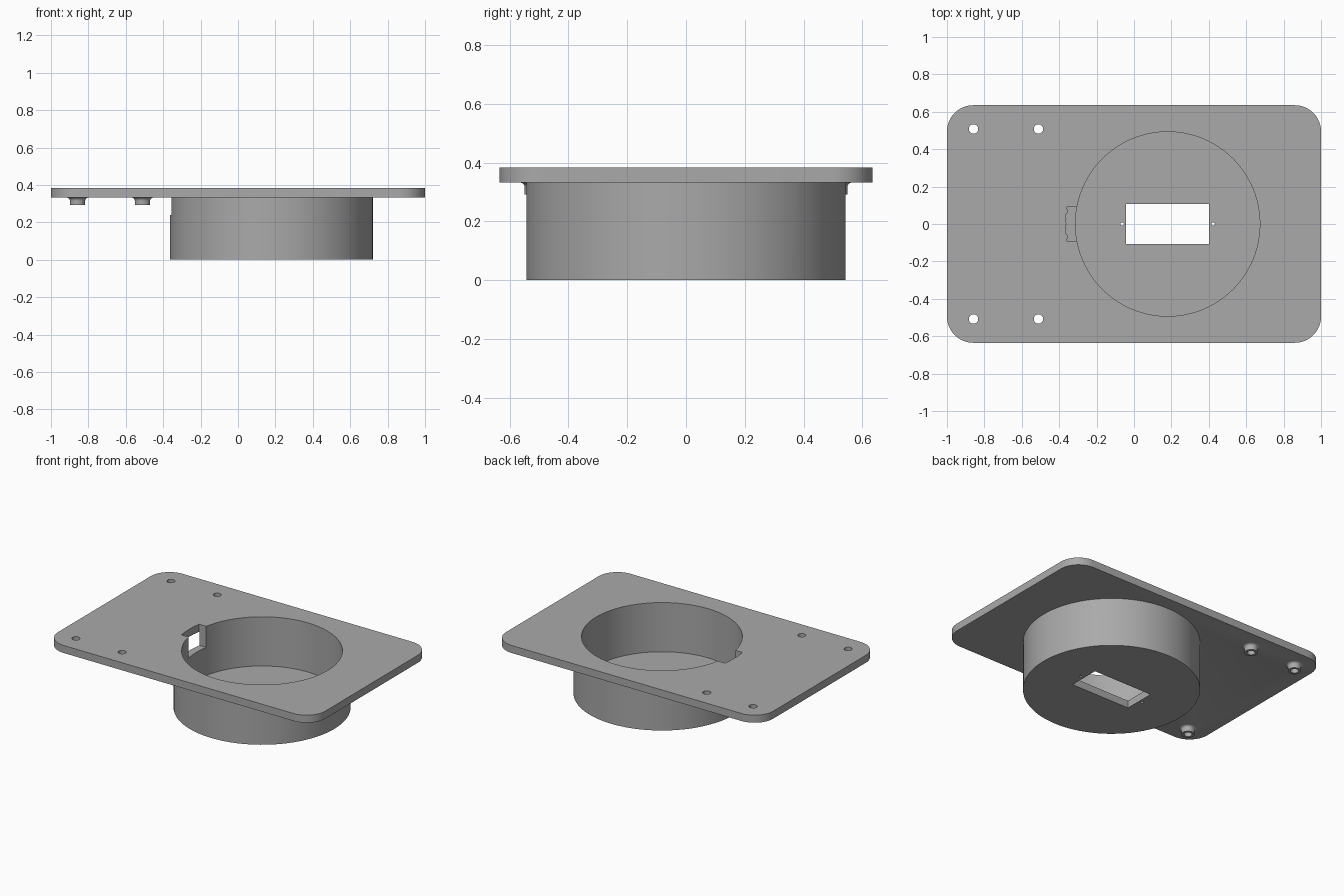
import bpy
import bmesh
from math import sin, cos, asin, pi, radians

cube = bpy.data.objects.get("Cube")
if cube:
    bpy.data.objects.remove(cube, do_unlink=True)

PLATE_BOTTOM, PLATE_TOP = 0.332, 0.383
CUP_X, CUP_R, BORE_R, FLOOR = 0.18, 0.543, 0.493, 0.05

grey = bpy.data.materials.new("plain_grey")
grey.use_nodes = True
grey.diffuse_color = (0.4, 0.4, 0.4, 1)
grey.node_tree.nodes["Principled BSDF"].inputs["Base Color"].default_value = (0.4, 0.4, 0.4, 1)


def add_loft(name, rings):
    """Closed solid through a stack of matching point rings, bottom to top."""
    bm = bmesh.new()
    loops = [[bm.verts.new(p) for p in ring] for ring in rings]
    n = len(loops[0])
    for low, high in zip(loops, loops[1:]):
        for i in range(n):
            j = (i + 1) % n
            bm.faces.new((low[i], low[j], high[j], high[i]))
    bm.faces.new(loops[0][::-1])
    bm.faces.new(loops[-1])
    bmesh.ops.recalc_face_normals(bm, faces=bm.faces)
    mesh = bpy.data.meshes.new(name)
    bm.to_mesh(mesh)
    bm.free()
    mesh.materials.append(grey)
    obj = bpy.data.objects.new(name, mesh)
    bpy.context.collection.objects.link(obj)
    return obj


def prism(name, outline, z0, z1):
    return add_loft(name, [[(x, y, z) for x, y in outline] for z in (z0, z1)])


def lathe(name, x, y, profile, sides):
    angles = [2 * pi * i / sides for i in range(sides)]
    return add_loft(name, [[(x + r * cos(a), y + r * sin(a), z) for a in angles]
                           for r, z in profile])


def box_outline(x, hx, hy):
    return [(x - hx, -hy), (x + hx, -hy), (x + hx, hy), (x - hx, hy)]


def combine(target, tool, operation):
    """Apply a boolean and remove the tool."""
    tool.hide_render = True
    mod = target.modifiers.new(operation.lower(), "BOOLEAN")
    mod.operation, mod.solver, mod.object = operation, "EXACT", tool
    bpy.ops.object.select_all(action="DESELECT")
    bpy.context.view_layer.objects.active = target
    target.select_set(True)
    bpy.ops.object.modifier_apply(modifier=mod.name)
    bpy.data.objects.remove(tool, do_unlink=True)


# Plate with rounded corners
HX, HY, CORNER, STEPS = 1.0, 0.635, 0.14, 12
outline = []
for quarter, (sx, sy) in enumerate([(1, 1), (-1, 1), (-1, -1), (1, -1)]):
    for i in range(STEPS + 1):
        a = (quarter + i / STEPS) * pi / 2
        outline.append((sx * (HX - CORNER) + CORNER * cos(a),
                        sy * (HY - CORNER) + CORNER * sin(a)))
body = prism("plate_with_cup", outline, PLATE_BOTTOM, PLATE_TOP)

# Round cup hanging below the plate
cup = lathe("cup", CUP_X, 0, [(CUP_R, 0), (CUP_R, 0.36)], 96)
combine(body, cup, "UNION")

# Flared standoffs under the plate, each with a through hole
posts = [(x, y) for x in (-0.858, -0.511) for y in (-0.508, 0.508)]
flare = [(0.041 + 0.016 * (1 - sin(t * pi / 8)), PLATE_BOTTOM - 0.016 * (1 - cos(t * pi / 8)))
         for t in range(5)]
for x, y in posts:
    profile = [(0.041, 0.292)] + flare[::-1] + [(0.057, 0.35)]
    combine(body, lathe("standoff", x, y, profile, 32), "UNION")
for x, y in posts:
    combine(body, lathe("screw_hole", x, y, [(0.025, 0.2), (0.025, 0.5)], 32), "DIFFERENCE")

# Bore of the cup
combine(body, lathe("bore", CUP_X, 0, [(BORE_R, FLOOR), (BORE_R, 0.5)], 96), "DIFFERENCE")

# Cable notch through the cup wall and the plate
half = asin(0.094 / CUP_R)
arc_r = CUP_R + 0.002
arc = [pi - half + 2 * half * i / 8 for i in range(9)]
notch = [(CUP_X + arc_r * cos(a), arc_r * sin(a)) for a in arc]
notch += [(-0.2, notch[-1][1]), (-0.2, notch[0][1])]
combine(body, prism("notch", notch, 0.24, 0.5), "DIFFERENCE")

# Rectangular opening and two pin holes in the floor
window = prism("floor_opening", box_outline(CUP_X, 0.222, 0.107), -0.1, 0.2)
combine(body, window, "DIFFERENCE")
for side in (-1, 1):
    pin = lathe("pin_hole", CUP_X + side * 0.243, 0, [(0.009, -0.1), (0.009, 0.2)], 16)
    combine(body, pin, "DIFFERENCE")

bpy.ops.object.shade_smooth_by_angle(angle=radians(30))
